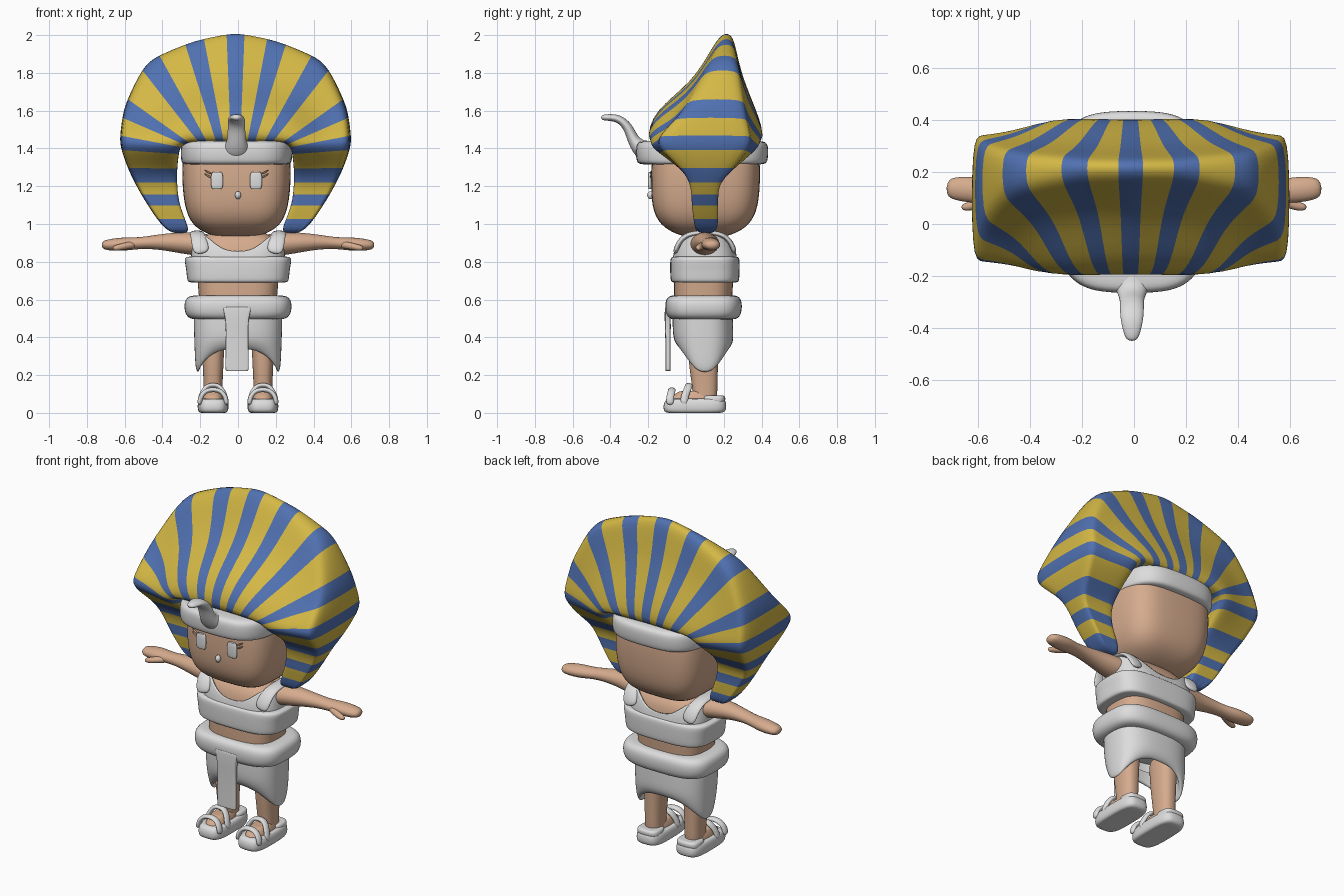
import bpy, bmesh, math
from mathutils import Vector


def material(name, r, g, b):
    m = bpy.data.materials.new(name)
    m.diffuse_color = (r, g, b, 1)
    return m


SKIN = material("skin", .67, .41, .27)
WHITE = material("white cloth", .72, .72, .72)
GOLD = material("gold stripe", .66, .48, .06)
BLUE = material("blue stripe", .08, .165, .44)


def finish(name, verts, faces, mats, index=None, subdiv=2):
    """Make a smooth object from rings of points."""
    me = bpy.data.meshes.new(name)
    me.from_pydata([tuple(v) for v in verts], [], faces)
    for m in mats:
        me.materials.append(m)
    for i, p in enumerate(me.polygons):
        p.use_smooth = True
        p.material_index = index[i] if index else 0
    bm = bmesh.new()
    bm.from_mesh(me)
    bmesh.ops.recalc_face_normals(bm, faces=bm.faces)
    bm.to_mesh(me)
    bm.free()
    ob = bpy.data.objects.new(name, me)
    bpy.context.collection.objects.link(ob)
    if subdiv:
        s = ob.modifiers.new("smooth", 'SUBSURF')
        s.levels = s.render_levels = subdiv
    return ob


def skin_rings(count, n, caps=True):
    faces = [(i * n + k, i * n + (k + 1) % n, (i + 1) * n + (k + 1) % n, (i + 1) * n + k)
             for i in range(count - 1) for k in range(n)]
    if caps:
        faces += [tuple(range(n)), tuple(range((count - 1) * n, count * n))]
    return faces


def loft(name, rings, mat, cx=0, e=3.0, n=20, caps=True, shape=None):
    """Stack of rounded rectangles: each ring is (z, rx, ry, cy)."""
    if caps:
        z, a, b, c = rings[0]
        z2, a2, b2, c2 = rings[-1]
        rings = [(z, a * .8, b * .8, c)] + rings + [(z2, a2 * .8, b2 * .8, c2)]
    verts = []
    for i, (z, rx, ry, cy) in enumerate(rings):
        for k in range(n):
            t = 2 * math.pi * (k + .5) / n
            c, s = math.cos(t), math.sin(t)
            x = cx + rx * math.copysign(abs(c) ** (2 / e), c)
            dy = math.copysign(abs(s) ** (2 / e), s)
            v = Vector((x, cy + ry * dy, z))
            if shape:
                shape(v, i, dy)
            verts.append(v)
    return finish(name, verts, skin_rings(len(rings), n, caps), [mat])


def tube(name, pts, mat, side, n=8):
    """Sweep an ellipse: each point is (x, y, z, radius along side, other radius)."""
    P = [Vector(p[:3]) for p in pts]
    verts = []
    for i, p in enumerate(pts):
        t = (P[min(i + 1, len(P) - 1)] - P[max(i - 1, 0)]).normalized()
        u = Vector(side)
        u = (u - t * u.dot(t)).normalized()
        w = t.cross(u)
        for k in range(n):
            a = 2 * math.pi * k / n
            verts.append(P[i] + u * (p[3] * 1.1 * math.cos(a)) + w * (p[4] * 1.1 * math.sin(a)))
    return finish(name, verts, skin_rings(len(pts), n), [mat])


# Striped hood: one station per stripe edge, from the crown down to the lappet tip
# outer x, z, front y, back y, then inner x, z, front y, back y
half = [
    (.035, 2.01, .19, .24, .03, 1.43, -.22, .43), (.18, 1.98, .19, .24, .06, 1.43, -.22, .43),
    (.25, 1.96, .18, .25, .10, 1.43, -.22, .43), (.42, 1.89, .15, .26, .15, 1.43, -.22, .43),
    (.49, 1.84, .13, .27, .19, 1.43, -.22, .43), (.585, 1.64, .02, .30, .25, 1.43, -.21, .42),
    (.60, 1.57, -.04, .31, .27, 1.42, -.20, .41), (.615, 1.46, -.15, .34, .29, 1.41, -.19, .40),
    (.61, 1.40, -.14, .33, .30, 1.38, -.16, .37), (.57, 1.29, -.02, .25, .31, 1.29, -.02, .25),
    (.535, 1.22, .02, .18, .31, 1.22, .02, .18), (.50, 1.155, .03, .17, .305, 1.155, .03, .17),
    (.465, 1.10, .03, .17, .295, 1.10, .03, .17), (.42, 1.03, .04, .17, .27, 1.03, .04, .17),
    (.35, .945, .05, .165, .235, .945, .05, .165)]


def hood_section(s, sign):
    xo, zo, fo, bo, xi, zi, fi, bi = s

    def at(t, front, bulge=0):
        y0, y1 = (fi, fo) if front else (bi, bo)
        return Vector((sign * (xi + (xo - xi) * t) - .013,
                       y0 + (y1 - y0) * (t + bulge), zi + (zo - zi) * t))
    pad = Vector((0, .2 * (bi - fi), 0))
    return [at(0, 1) + pad, at(0, 1), at(.3, 1, -.18), at(.55, 1, .07), at(.88, 1), at(1, 1),
            at(1, 0), at(.88, 0), at(.6, 0, .1), at(.3, 0), at(0, 0), at(0, 0) - pad]


sections = [hood_section(s, -1) for s in reversed(half)] + [hood_section(s, 1) for s in half]
faces = skin_rings(len(sections), 12)
stripe = [(f // 12 - len(half) + 1) % 2 for f in range(len(faces) - 2)] + [0, 0]
finish("striped_hood", [v for s in sections for v in s], faces, [BLUE, GOLD], stripe)

# Head, face and headband
HX = -.008
loft("head", [(.935, .12, .12, .1), (.975, .22, .22, .1), (1.06, .272, .28, .1), (1.2, .29, .292, .103),
              (1.34, .29, .29, .105), (1.44, .27, .27, .105)], SKIN, HX, e=3.6)
loft("headband", [(1.315, .285, .335, .085), (1.33, .297, .352, .085), (1.41, .299, .356, .085),
                  (1.44, .285, .34, .085)], WHITE, HX, e=3.4)
tube("headband_serpent", [(HX, -.17, 1.38, .11, .06), (HX, -.235, 1.39, .07, .055), (HX, -.28, 1.44, .048, .03),
                          (HX, -.305, 1.515, .046, .026), (HX, -.355, 1.56, .046, .022),
                          (HX, -.41, 1.565, .035, .018), (HX, -.452, 1.563, .02, .014)], WHITE, (1, 0, 0))
for s, side in ((1, "right"), (-1, "left")):
    loft(side + "_eye", [(1.185, .026, .008, -.19), (1.20, .034, .010, -.192), (1.255, .034, .010, -.192),
                         (1.275, .026, .008, -.19)], WHITE, HX + s * .103, n=12)
    for j in range(2):
        z = 1.245 + .02 * j
        tube(side + "_lash", [(HX + s * .13, -.185, z, .005, .005), (HX + s * .15, -.186, z + .008, .005, .005),
                              (HX + s * .17, -.18, z + .022, .003, .003)], SKIN, (0, 1, 0), 6)
loft("nose", [(1.133, .008, .008, -.188), (1.145, .017, .017, -.19), (1.16, .017, .017, -.19),
              (1.173, .008, .008, -.188)], WHITE, 0, e=2, n=10)

# Torso and neck
loft("torso", [(.5, .2, .15, .09), (.6, .208, .155, .09), (.75, .22, .16, .095), (.86, .235, .16, .1),
               (.92, .215, .135, .1), (.95, .14, .1, .1), (.99, .1, .09, .1)], SKIN, 0)


# Top with scooped neckline
def scoop(v, i, dy):
    if i:
        top = min(.945, .845 + 3.4 * v.x ** 2)
        v.z = .79 + (top - .79) * i / 3
        v.y += -dy * .4 * max(0, v.z - .87)


vest = loft("vest", [(.79, .25, .175, .1), (.83, .25, .172, .1), (.88, .247, .168, .1), (.93, .245, .164, .1)],
            WHITE, 0, n=32, caps=False, shape=scoop)
sol = vest.modifiers.new("thickness", 'SOLIDIFY')
sol.thickness = .012
loft("chest_wrap", [(.69, .262, .175, .1), (.70, .272, .184, .1), (.76, .276, .186, .1), (.815, .288, .186, .1),
                    (.828, .275, .176, .1)], WHITE, 0, e=3.4)
for s, side in ((1, "right"), (-1, "left")):
    tube(side + "_shoulder_strap", [(s * .19, -.06, .84, .045, .014), (s * .205, -.04, .905, .042, .014),
                                    (s * .215, .01, .95, .038, .014), (s * .22, .1, .955, .036, .012),
                                    (s * .215, .19, .95, .038, .014), (s * .205, .24, .905, .042, .014),
                                    (s * .19, .26, .84, .045, .014)], WHITE, (1, 0, 0))
    # Arms and hands
    tube(side + "_arm", [(s * .12, .1, .885, .09, .062), (s * .25, .1, .897, .075, .062), (s * .35, .1, .904, .058, .05),
                         (s * .45, .11, .904, .045, .036), (s * .53, .12, .898, .04, .03), (s * .6, .13, .894, .05, .036),
                         (s * .67, .135, .89, .048, .032), (s * .724, .14, .888, .035, .022)], SKIN, (0, 1, 0))
    tube(side + "_thumb", [(s * .54, .11, .892, .025, .022), (s * .59, .082, .885, .02, .018),
                           (s * .63, .068, .876, .018, .017), (s * .665, .063, .87, .012, .012)], SKIN, (0, 1, 0))

# Belt, skirt and front flap
loft("belt", [(.495, .25, .175, .093), (.515, .278, .198, .093), (.555, .288, .206, .093), (.6, .284, .203, .093),
              (.622, .255, .18, .093)], WHITE, 0, e=3.4)


def hem(v, i, dy):
    if i in (2, 3, 4):
        v.z += (.06, .13, .14)[i - 2] * abs(dy) ** 2


loft("skirt", [(.54, .236, .16, .088), (.42, .234, .162, .09), (.31, .23, .155, .095), (.205, .225, .125, .1),
               (.205, .2, .105, .1), (.40, .19, .1, .1)], WHITE, 0, e=2.7, n=28, caps=False, shape=hem)

w, d = .06, .014
flap_rings = [(.222, w, d, -.095), (.235, w + .003, d, -.095), (.4, w, d, -.095), (.5, w, d + .003, -.097),
              (.56, w + .02, d, -.098)]
loft("front_flap", flap_rings, WHITE, -.005, e=6, n=16)

# Legs and sandals
for s, side in ((1, "right"), (-1, "left")):
    X = s * .132
    loft(side + "_leg", [(.06, .05, .065, .1), (.14, .05, .068, .1), (.25, .056, .078, .092), (.45, .065, .09, .09)],
         SKIN, X, e=2.4, n=16)
    loft(side + "_foot", [(.05, .06, .13, .035), (.08, .058, .125, .035), (.115, .042, .09, .05)], SKIN, X, e=2.6, n=16)
    loft(side + "_sandal_sole", [(.0, .07, .15, .045), (.012, .082, .168, .047), (.05, .083, .168, .047),
                                 (.075, .074, .155, .05)], WHITE, X, e=3.6)
    for part, y0, y1, h in (("toe_strap", -.085, -.075, .118), ("ankle_strap", -.01, .015, .142)):
        tube(side + "_sandal_" + part, [(X - .072, y0, .04, .022, .013), (X - .068, y0, .085, .02, .013),
                                        (X - .04, y1, h, .02, .013), (X, y1, h + .006, .02, .013),
                                        (X + .04, y1, h, .02, .013), (X + .068, y0, .085, .02, .013),
                                        (X + .072, y0, .04, .022, .013)], WHITE, (0, 1, 0))
    loft(side + "_sandal_heel", [(.05, .07, .06, .145), (.08, .072, .065, .147), (.092, .062, .055, .147)],
         WHITE, X, e=3, n=16)
